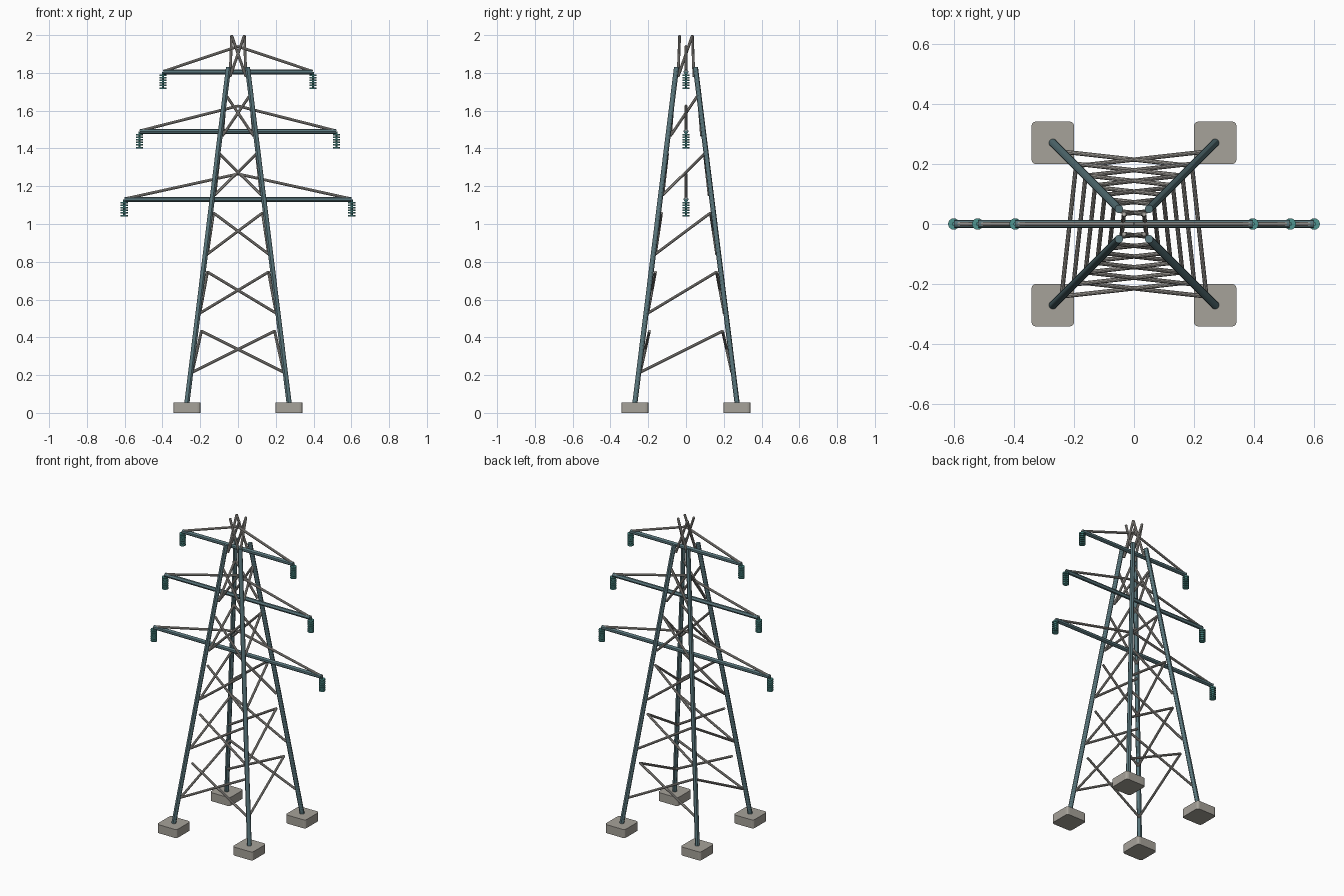
import bpy, bmesh
from mathutils import Vector, Matrix

if "Cube" in bpy.data.objects:
    bpy.data.objects.remove(bpy.data.objects["Cube"])


def material(name, rgb):
    m = bpy.data.materials.new(name)
    m.diffuse_color = (*rgb, 1)
    m.use_nodes = True
    m.node_tree.nodes["Principled BSDF"].inputs["Base Color"].default_value = m.diffuse_color
    return m


STEEL = material("painted_steel", (0.10, 0.18, 0.20))
GALV = material("galvanised", (0.42, 0.40, 0.37))
GLASS = material("insulator_glass", (0.08, 0.30, 0.28))
CONCRETE = material("concrete", (0.38, 0.36, 0.32))


def add_rod(bm, a, b, r, sides):
    a, b = Vector(a), Vector(b)
    d = b - a
    rot = d.to_track_quat('Z', 'Y').to_matrix().to_4x4()
    bmesh.ops.create_cone(bm, cap_ends=True, segments=sides, radius1=r, radius2=r,
                          depth=d.length, matrix=Matrix.Translation((a + b) / 2) @ rot)


def rods(name, segments, r, mat, sides=10):
    bm = bmesh.new()
    for a, b in segments:
        add_rod(bm, a, b, r, sides)
    return finish(name, bm, mat, True)


def finish(name, bm, mat, smooth=False):
    me = bpy.data.meshes.new(name)
    bm.to_mesh(me)
    bm.free()
    me.materials.append(mat)
    ob = bpy.data.objects.new(name, me)
    bpy.context.collection.objects.link(ob)
    if smooth:
        bpy.ops.object.select_all(action='DESELECT')
        ob.select_set(True)
        bpy.context.view_layer.objects.active = ob
        bpy.ops.object.shade_smooth_by_angle()
    return ob


CORNERS = [(sx, sy) for sx in (-1, 1) for sy in (-1, 1)]

# four legs and their footings
for i, (sx, sy) in enumerate(CORNERS):
    rods(f"leg_{i}", [((sx * .272, sy * .272, .04), (sx * .05, sy * .05, 1.83))],
         .014, STEEL, 12)
    bm = bmesh.new()
    bmesh.ops.create_cube(bm, size=1, matrix=Matrix.Translation((sx * .271, sy * .271, .0275))
                          @ Matrix.Diagonal((.143, .143, .055, 1)))
    upright = [e for e in bm.edges if abs(e.verts[0].co.z - e.verts[1].co.z) > .01]
    bmesh.ops.bevel(bm, geom=upright, offset=.016, segments=3, profile=.5, affect='EDGES')
    finish(f"footing_{i}", bm, CONCRETE)

# lattice: crosses on front and back, single diagonals on the sides
for i in range(6):
    z0 = .215 + .313 * i
    z1 = z0 + .218
    w0 = .242 - .04 * i
    w1 = w0 * .8
    segs = []
    for s in (-1, 1):
        for d in (-1, 1):
            segs.append(((-d * w0, s * w0, z0), (d * w1, s * w1, z1)))
        segs.append(((s * w0, -w0, z0), (s * w1, w1, z1)))
    rods(f"lattice_{i}", segs, .0075, GALV)

# cross arms with stays and hanging insulator strings
for i, (z, half, rise) in enumerate([(1.13, .60, .135), (1.49, .52, .135), (1.805, .395, .135)]):
    rods(f"cross_arm_{i}", [((-half, 0, z), (half, 0, z))], .013, STEEL, 12)
    rods(f"arm_stays_{i}", [((s * half, 0, z + .003), (0, 0, z + rise)) for s in (-1, 1)],
         .0075, GALV)
    for side, s in (("left", -1), ("right", 1)):
        x = s * (half + .002)
        bm = bmesh.new()
        add_rod(bm, (x, 0, z - .09), (x, 0, z), .006, 8)
        for k in range(6):
            zc = z - .0165 - .0138 * k
            add_rod(bm, (x, 0, zc - .004), (x, 0, zc + .004), .019, 16)
        finish(f"insulator_{side}_{i}", bm, GLASS, True)
